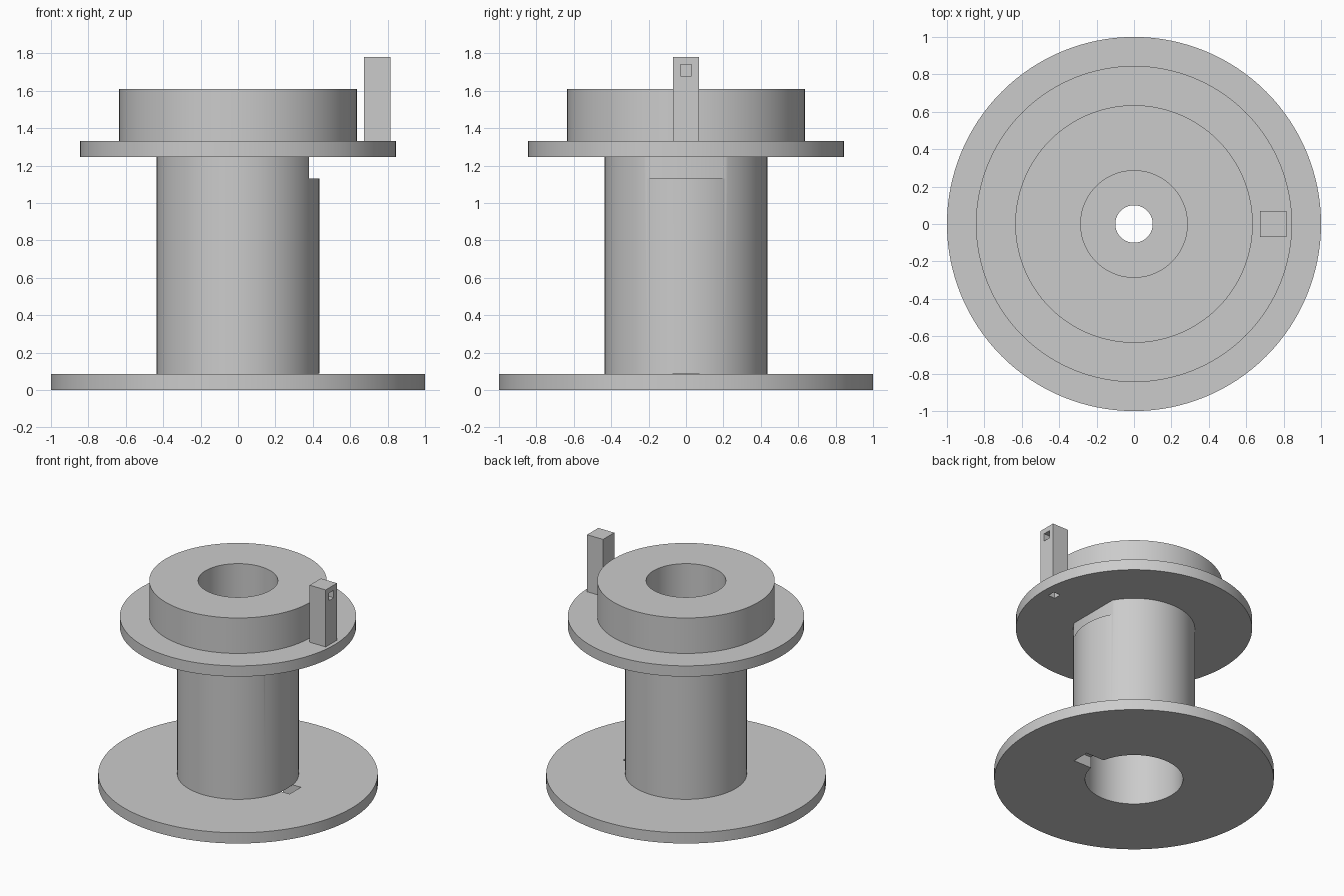
import bpy
import bmesh
import math

if "Cube" in bpy.data.objects:
    bpy.data.objects.remove(bpy.data.objects["Cube"], do_unlink=True)

grey = bpy.data.materials.new("plain grey")
grey.use_nodes = True
grey.diffuse_color = (0.6, 0.6, 0.6, 1)
grey.node_tree.nodes["Principled BSDF"].inputs["Base Color"].default_value = grey.diffuse_color


def add_object(name, bm):
    bmesh.ops.recalc_face_normals(bm, faces=bm.faces)
    mesh = bpy.data.meshes.new(name)
    bm.to_mesh(mesh)
    bm.free()
    mesh.materials.append(grey)
    obj = bpy.data.objects.new(name, mesh)
    bpy.context.collection.objects.link(obj)
    return obj


def lathe(name, profile, steps=128):
    """Revolve a closed (radius, height) outline around z."""
    bm = bmesh.new()
    rings = []
    for i in range(steps):
        a = math.tau * i / steps
        rings.append([bm.verts.new((r * math.cos(a), r * math.sin(a), z)) for r, z in profile])
    n = len(profile)
    for i in range(steps):
        here, there = rings[i], rings[(i + 1) % steps]
        for j in range(n):
            k = (j + 1) % n
            bm.faces.new((here[j], there[j], there[k], here[k]))
    return add_object(name, bm)


def box(name, x, y, z):
    """Box from (min, max) ranges."""
    bm = bmesh.new()
    bmesh.ops.create_cube(bm, size=1)
    for v in bm.verts:
        v.co = [lo + (c + 0.5) * (hi - lo) for c, (lo, hi) in zip(v.co, (x, y, z))]
    return add_object(name, bm)


def select_only(obj):
    bpy.ops.object.select_all(action='DESELECT')
    obj.select_set(True)
    bpy.context.view_layer.objects.active = obj


def cut(obj, *ranges):
    """Remove a box-shaped volume."""
    cutter = box("cutter", *ranges)
    cutter.hide_render = True
    mod = obj.modifiers.new("cut", 'BOOLEAN')
    mod.operation = 'DIFFERENCE'
    mod.solver = 'EXACT'
    mod.object = cutter
    select_only(obj)
    bpy.ops.object.modifier_apply(modifier=mod.name)
    bpy.data.objects.remove(cutter, do_unlink=True)


# Heights of the stacked sections
BASE, FLANGE_LOW, FLANGE_TOP, COLLAR_TOP = 0.085, 1.245, 1.33, 1.61
PEG_X, HALF, BORE = 0.745, 0.07, 0.03

# Spool: base disc, drum, flange and collar, with stepped bore
spool = lathe("spool_body", [
    (0.35, 0), (1, 0), (1, BASE), (0.435, BASE),
    (0.435, FLANGE_LOW), (0.845, FLANGE_LOW), (0.845, FLANGE_TOP),
    (0.635, FLANGE_TOP), (0.635, COLLAR_TOP), (0.285, COLLAR_TOP),
    (0.285, FLANGE_TOP), (0.1, FLANGE_TOP), (0.1, FLANGE_LOW), (0.35, FLANGE_LOW)])

# Flat on the drum under the flange
cut(spool, (0.38, 0.6), (-0.4, 0.4), (1.13, FLANGE_LOW))
# Key slot through the base disc
cut(spool, (0.2, 0.5), (-HALF, HALF), (-0.1, BASE + 0.002))
# Guide channel through the flange
channel = (PEG_X - BORE, PEG_X + BORE)
cut(spool, channel, (-BORE, BORE), (1.2, 1.4))

# Upright guide peg with channel leading to a side window
peg = box("guide_peg", (PEG_X - HALF, PEG_X + HALF), (-HALF, HALF), (FLANGE_TOP, 1.78))
cut(peg, channel, (-BORE, BORE), (1.3, 1.74))
cut(peg, (PEG_X, 0.9), (-BORE, BORE), (1.68, 1.74))

select_only(spool)
bpy.ops.object.shade_smooth_by_angle(angle=math.radians(30))
